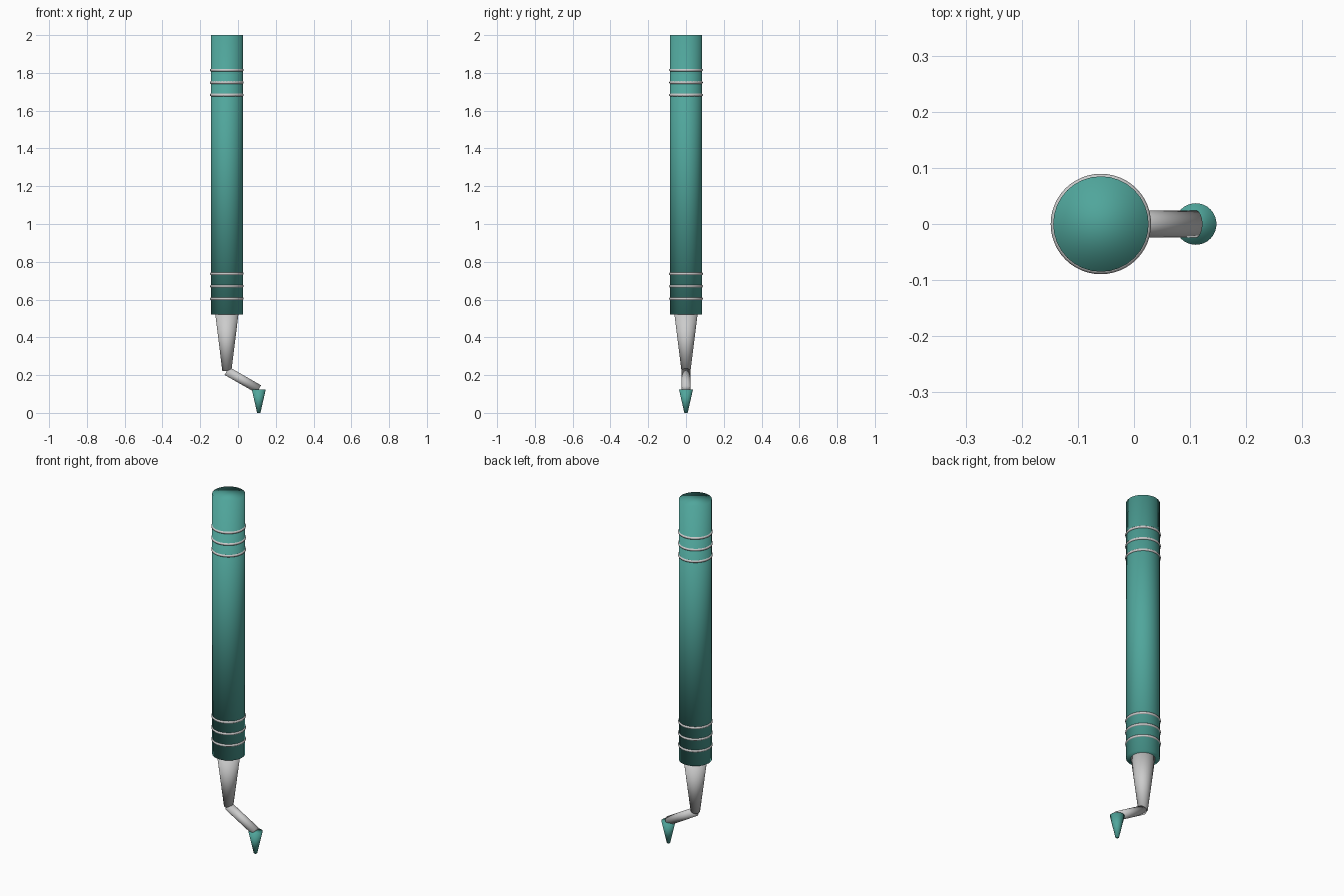
import bpy
from mathutils import Vector

if "Cube" in bpy.data.objects:
    bpy.data.objects.remove(bpy.data.objects["Cube"])

teal = bpy.data.materials.new("teal")
teal.diffuse_color = (0.08, 0.38, 0.33, 1)
teal.use_nodes = True
teal.node_tree.nodes["Principled BSDF"].inputs["Base Color"].default_value = teal.diffuse_color

BODY_X, TIP_X = -0.059, 0.11


def finish(name, mat=None):
    ob = bpy.context.object
    ob.name = name
    if mat:
        ob.data.materials.append(mat)
    bpy.ops.object.shade_smooth()
    return ob


def taper(name, start, end, r_start, r_end, mat=None, sides=32):
    """Capped round bar from start to end."""
    a, b = Vector(start), Vector(end)
    bpy.ops.mesh.primitive_cone_add(
        vertices=sides, radius1=r_start, radius2=r_end, depth=(b - a).length,
        location=(a + b) / 2,
        rotation=(b - a).to_track_quat('Z', 'Y').to_euler())
    return finish(name, mat)


# Handle
taper("handle", (BODY_X, 0, 0.52), (BODY_X, 0, 2.0), 0.085, 0.085, teal)

# Two groups of three grip rings
for group, base in (("lower", 0.605), ("upper", 1.683)):
    for i in range(3):
        bpy.ops.mesh.primitive_torus_add(
            major_segments=48, minor_segments=12,
            major_radius=0.082, minor_radius=0.0075,
            location=(BODY_X, 0, base + i * 0.066))
        finish(f"{group}_ring_{i + 1}")

# Tapered collar, bent shank and working tip
taper("collar", (BODY_X, 0, 0.222), (BODY_X, 0, 0.52), 0.024, 0.061)
taper("bent_shank", (BODY_X, 0, 0.222), (TIP_X, 0, 0.125), 0.024, 0.024)
taper("tip", (TIP_X, 0, 0), (TIP_X, 0, 0.125), 0.009, 0.037, teal)
